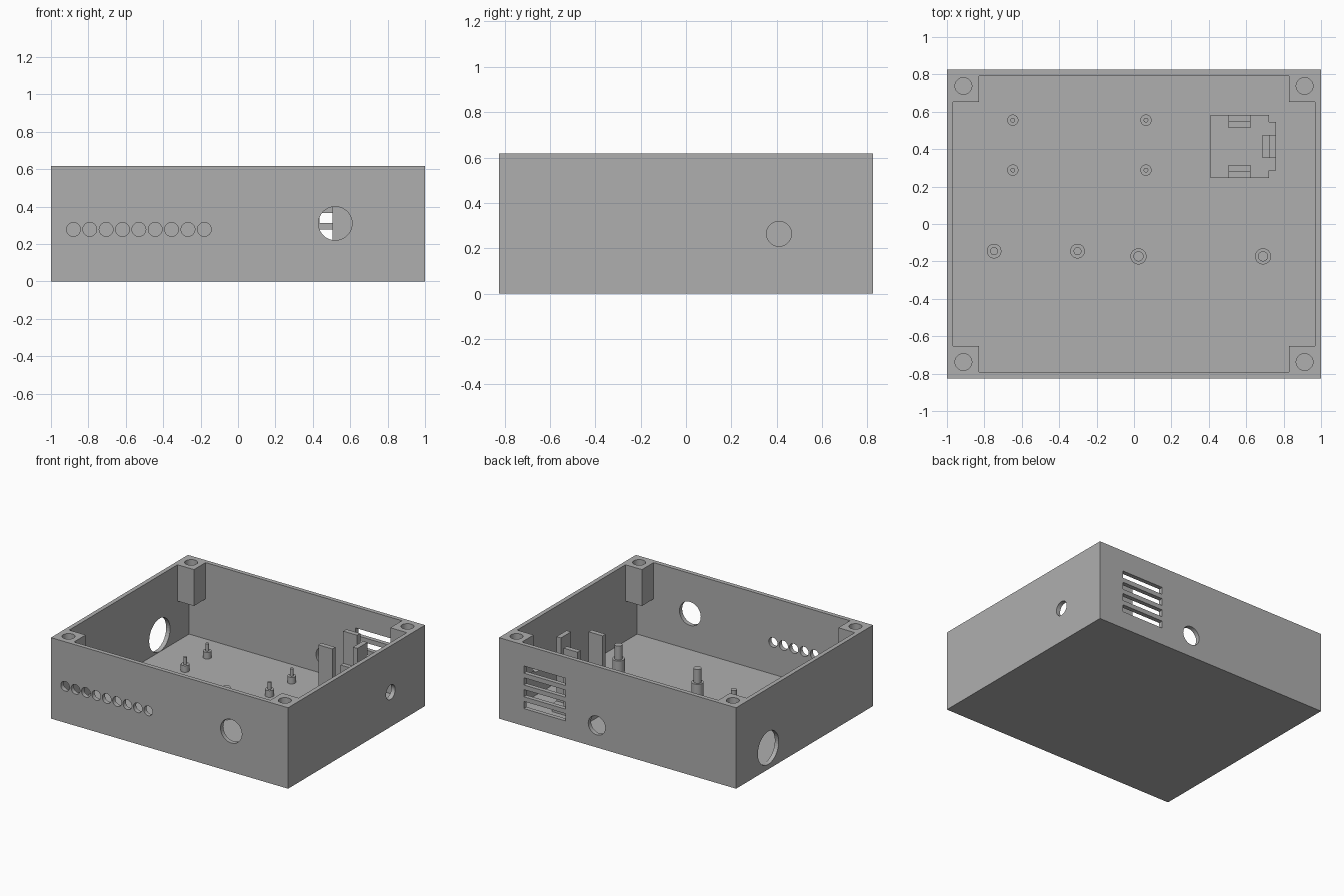
import bpy, math
from mathutils import Vector

old = bpy.data.objects.get("Cube")
if old:
    bpy.data.objects.remove(old, do_unlink=True)

W, D, H = 1.0, 0.825, 0.617      # half width, half depth, height
WALL, FLOOR = 0.033, 0.035

grey = bpy.data.materials.new("plain grey")
grey.use_nodes = True
grey.diffuse_color = (0.43, 0.43, 0.43, 1)
grey.node_tree.nodes["Principled BSDF"].inputs["Base Color"].default_value = (0.43, 0.43, 0.43, 1)


def finish(name):
    ob = bpy.context.object
    ob.name = name
    ob.data.materials.append(grey)
    return ob


def box(name, x0, x1, y0, y1, z0, z1):
    bpy.ops.mesh.primitive_cube_add(size=1, location=((x0 + x1) / 2, (y0 + y1) / 2, (z0 + z1) / 2))
    bpy.context.object.scale = (x1 - x0, y1 - y0, z1 - z0)
    bpy.ops.object.transform_apply(location=True, rotation=True, scale=True)
    return finish(name)


def rod(name, centre, radius, length, axis="Z"):
    turn = {"X": (0, math.pi / 2, 0), "Y": (math.pi / 2, 0, 0), "Z": (0, 0, 0)}[axis]
    bpy.ops.mesh.primitive_cylinder_add(vertices=40, radius=radius, depth=length,
                                        location=centre, rotation=turn)
    bpy.ops.object.transform_apply(location=True, rotation=True, scale=True)
    return finish(name)


def combine(target, tool, operation="DIFFERENCE"):
    mod = target.modifiers.new("cut", "BOOLEAN")
    mod.operation, mod.solver, mod.object = operation, "EXACT", tool
    bpy.context.view_layer.objects.active = target
    bpy.ops.object.modifier_apply(modifier=mod.name)
    bpy.data.objects.remove(tool, do_unlink=True)


# Open-topped case
case = box("case", -W, W, -D, D, 0, H)
combine(case, box("cavity", WALL - W, W - WALL, WALL - D, D - WALL, FLOOR, H + 0.2))

# Corner screw posts hanging from the rim, with blind holes
for sx in (-1, 1):
    for sy in (-1, 1):
        xs = sorted((sx * 0.828, sx * 0.98))
        ys = sorted((sy * 0.652, sy * 0.805))
        combine(case, box("post", *xs, *ys, 0.34, H), "UNION")
        combine(case, rod("screw_hole", (sx * 0.912, sy * 0.738, H), 0.045, 0.44))

# Front wall: row of small holes and one large hole
for i in range(9):
    combine(case, rod("hole", (-0.88 + 0.0875 * i, -D, 0.278), 0.037, 0.2, "Y"))
combine(case, rod("hole", (0.52, -D, 0.31), 0.09, 0.2, "Y"))

# Side walls: one hole each
combine(case, rod("hole", (W, 0.41, 0.264), 0.055, 0.2, "X"))
combine(case, rod("hole", (-W, 0.437, 0.163), 0.126, 0.2, "X"))

# Back wall: round hole and vent slots
combine(case, rod("hole", (0.175, D, 0.168), 0.072, 0.2, "Y"))
for i in range(4):
    z = 0.132 + 0.09 * i
    combine(case, box("slot", 0.437, 0.79, D - 0.1, D + 0.1, z, z + 0.055))


# Stepped standoffs on the floor
def standoff(name, x, y, radius, pin, shoulder, top):
    base = rod(name, (x, y, (FLOOR + shoulder) / 2), radius, shoulder - FLOOR)
    peg = rod(name + "_pin", (x, y, (shoulder + top) / 2), pin, top - shoulder)
    for ob in (base, peg):
        bpy.context.view_layer.objects.active = ob
        ob.select_set(True)
        bpy.ops.object.shade_smooth_by_angle()


for x in (-0.648, 0.064):
    for y in (0.288, 0.555):
        standoff("small_standoff", x, y, 0.03, 0.0125, 0.085, 0.14)
for x in (-0.748, -0.302):
    standoff("medium_standoff", x, -0.145, 0.039, 0.021, 0.12, 0.2)
for x in (0.024, 0.69):
    standoff("tall_standoff", x, -0.173, 0.043, 0.027, 0.16, 0.266)

# Holder: base plate with a tab, three upright clips with inner ledges
PLATE = 0.065
box("holder_plate", 0.41, 0.722, 0.246, 0.583, FLOOR, PLATE)
box("holder_tab", 0.722, 0.76, 0.285, 0.545, FLOOR, PLATE)
box("front_clip", 0.505, 0.623, 0.246, 0.283, PLATE, 0.555)
box("front_ledge", 0.505, 0.623, 0.283, 0.315, PLATE, 0.3)
box("back_clip", 0.505, 0.623, 0.546, 0.583, PLATE, 0.545)
box("back_ledge", 0.505, 0.623, 0.513, 0.546, PLATE, 0.3)
box("side_clip", 0.722, 0.76, 0.353, 0.475, PLATE, 0.555)
box("side_ledge", 0.688, 0.722, 0.353, 0.475, PLATE, 0.38)
